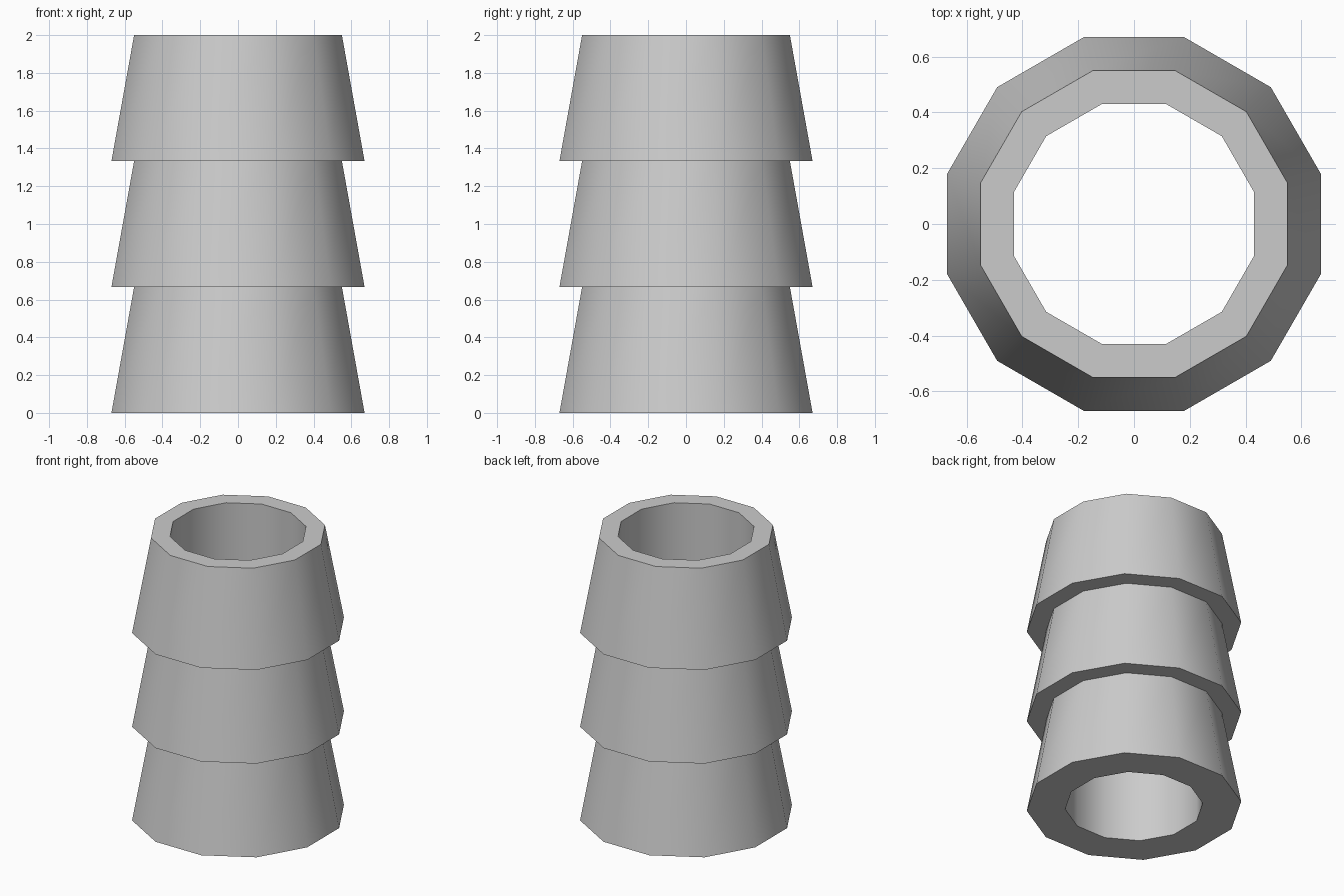
import bpy
import bmesh
from math import cos, sin, pi, radians

cube = bpy.data.objects.get("Cube")
if cube:
    bpy.data.objects.remove(cube, do_unlink=True)

SIDES = 12
TIERS = 3
STEP = 2 / TIERS
WIDE, NARROW, BORE = 0.67, 0.55, 0.43  # centre-to-flat radii

grey = bpy.data.materials.new("plain grey")
grey.use_nodes = True
colour = (0.6, 0.6, 0.6, 1)
grey.diffuse_color = colour
grey.node_tree.nodes["Principled BSDF"].inputs["Base Color"].default_value = colour


def ring(bm, flat_radius, z):
    """Twelve-sided ring with a flat side facing each axis."""
    r = flat_radius / cos(pi / SIDES)
    angles = [(i + 0.5) * 2 * pi / SIDES for i in range(SIDES)]
    return [bm.verts.new((r * cos(a), r * sin(a), z)) for a in angles]


# Closed profile: stacked tapered tiers outside, straight bore inside
profile = []
for tier in range(TIERS):
    profile += [(WIDE, tier * STEP), (NARROW, (tier + 1) * STEP)]
profile += [(BORE, 2), (BORE, 0)]

bm = bmesh.new()
rings = [ring(bm, r, z) for r, z in profile]
for lower, upper in zip(rings, rings[1:] + rings[:1]):
    for i in range(SIDES):
        j = (i + 1) % SIDES
        bm.faces.new((lower[i], lower[j], upper[j], upper[i]))
bmesh.ops.recalc_face_normals(bm, faces=bm.faces)

mesh = bpy.data.meshes.new("barbed_sleeve")
bm.to_mesh(mesh)
bm.free()
mesh.materials.append(grey)
sleeve = bpy.data.objects.new("barbed_sleeve", mesh)
bpy.context.collection.objects.link(sleeve)

# Smooth walls, crisp rims
bpy.ops.object.select_all(action="DESELECT")
sleeve.select_set(True)
bpy.context.view_layer.objects.active = sleeve
bpy.ops.object.shade_smooth_by_angle(angle=radians(40))
